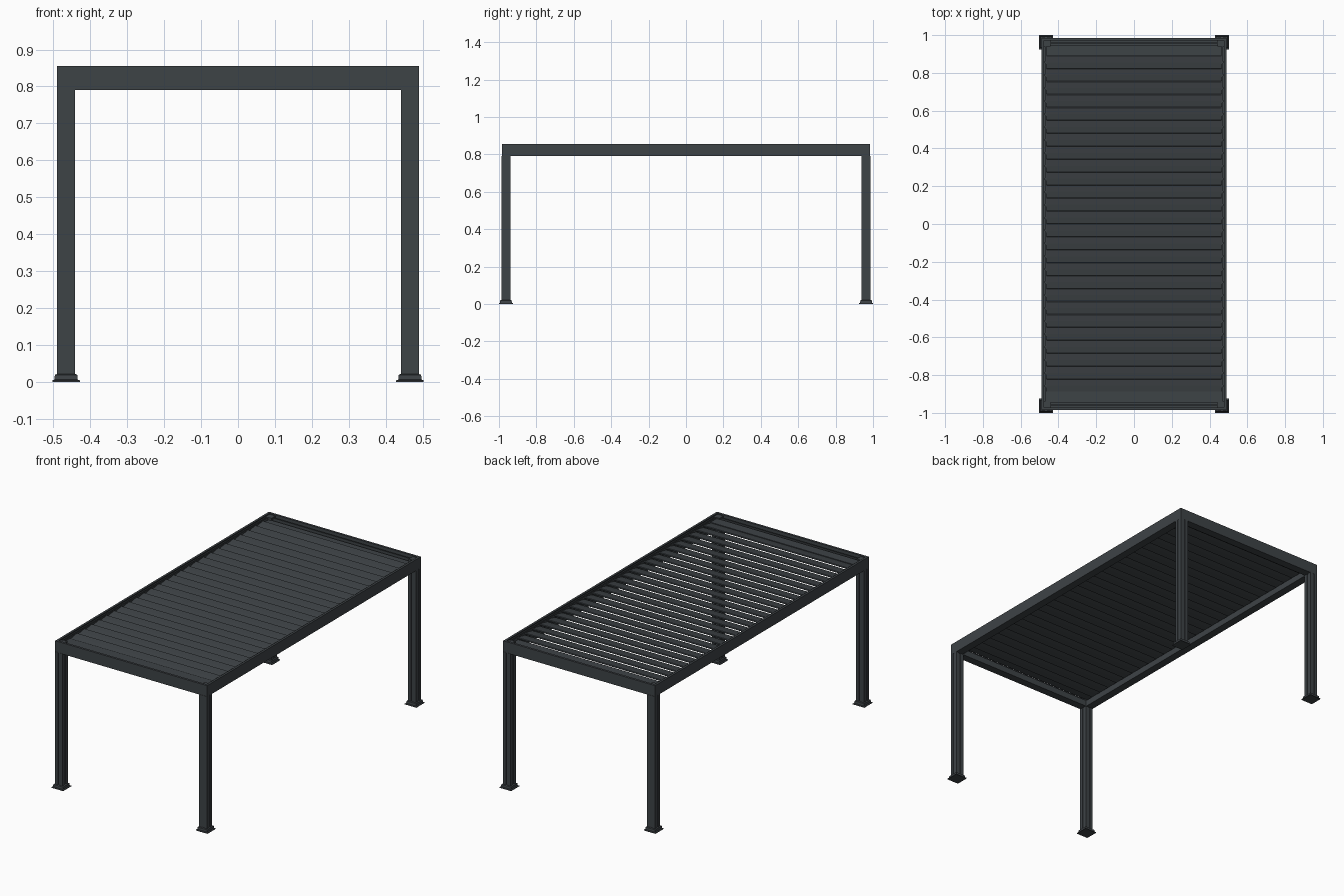
import bpy, bmesh

if "Cube" in bpy.data.objects:
    bpy.data.objects.remove(bpy.data.objects["Cube"])

mat = bpy.data.materials.new("anthracite")
mat.diffuse_color = (0.048, 0.056, 0.062, 1)
mat.use_nodes = True
mat.node_tree.nodes["Principled BSDF"].inputs["Base Color"].default_value = mat.diffuse_color

HX, HY = 0.49, 0.985          # outer half size of the frame
PX, PY = 0.4655, 0.9625       # post centres
PITCH = 0.0685                # louvre spacing


def finish(name, bm):
    bmesh.ops.recalc_face_normals(bm, faces=bm.faces)
    me = bpy.data.meshes.new(name)
    bm.to_mesh(me)
    bm.free()
    ob = bpy.data.objects.new(name, me)
    bpy.context.collection.objects.link(ob)
    me.materials.append(mat)
    return ob


def loft(bm, rings, closed=False):
    """Skin a list of closed point loops, capping the ends unless closed."""
    vs = [[bm.verts.new(p) for p in r] for r in rings]
    n = len(vs[0])
    pairs = list(zip(vs, vs[1:])) + ([(vs[-1], vs[0])] if closed else [])
    for a, b in pairs:
        for i in range(n):
            j = (i + 1) % n
            bm.faces.new((a[i], a[j], b[j], b[i]))
    if not closed:
        bm.faces.new(vs[0])
        bm.faces.new(vs[-1])


def box(bm, x0, x1, y0, y1, z0, z1):
    loft(bm, [[(x0, y0, z), (x1, y0, z), (x1, y1, z), (x0, y1, z)] for z in (z0, z1)])


def square(cx, cy, h, z):
    return [(cx + a * h, cy + b * h, z) for a, b in ((-1, -1), (1, -1), (1, 1), (-1, 1))]


# Post section: square tube with a slim groove in every face
h, g, d = 0.0245, 0.005, 0.004
side = [(-h, -h), (-g, -h), (-g, -h + d), (g, -h + d), (g, -h)]
section = []
for k in range(4):
    section += side
    side = [(-y, x) for x, y in side]

for sx, xn in ((-1, "left"), (1, "right")):
    for sy, yn in ((-1, "front"), (1, "back")):
        cx, cy = sx * PX, sy * PY
        bm = bmesh.new()
        loft(bm, [[(cx + x, cy + y, z) for x, y in section] for z in (0.003, 0.792)])
        finish(f"{yn}_{xn}_post", bm)
        # Foot: thin floor plate, then a cover with a sloped top
        bm = bmesh.new()
        loft(bm, [square(cx, cy, r, z) for r, z in
                  ((0.0375, 0), (0.0375, 0.004), (0.0315, 0.006), (0.0305, 0.019), (0.0255, 0.021))])
        finish(f"{yn}_{xn}_foot", bm)
        # Corner block joining the beams
        bm = bmesh.new()
        loft(bm, [square(cx, cy, 0.0225, z) for z in (0.795, 0.846)])
        finish(f"{yn}_{xn}_corner_block", bm)

# Perimeter beam with built-in gutter: (inset, z) profile swept round the rectangle
profile = [(0, 0.79), (0, 0.855), (0.013, 0.855), (0.013, 0.849), (0.008, 0.849),
           (0.008, 0.80), (0.042, 0.80), (0.042, 0.826), (0.046, 0.826), (0.046, 0.79)]
bm = bmesh.new()
loft(bm, [[(a * (HX - i), b * (HY - i), z) for i, z in profile]
          for a, b in ((-1, -1), (1, -1), (1, 1), (-1, 1))], closed=True)
finish("perimeter_beam", bm)

# Louvre blades: back edge raised and lapping over the next blade's low front edge
blade = [(-0.036, 0.828), (-0.033, 0.827), (0.0, 0.831), (0.034, 0.839), (0.0365, 0.839),
         (0.0365, 0.843), (0.033, 0.845), (0.0, 0.840), (-0.030, 0.834), (-0.036, 0.832)]
bm = bmesh.new()
for i in range(-13, 13):
    yc = (i + 0.5) * PITCH
    loft(bm, [[(x, yc + y, z) for y, z in blade] for x in (-0.462, 0.462)])
finish("louvre_blades", bm)

# Pivot pins at both ends of each blade
bm = bmesh.new()
for i in range(-13, 13):
    yc = (i + 0.5) * PITCH
    for s in (-1, 1):
        a, b = sorted((s * 0.460, s * 0.484))
        box(bm, a, b, yc - 0.004, yc + 0.004, 0.832, 0.839)
finish("louvre_pins", bm)

# Fixed closing strips between the end blades and the short beams
bm = bmesh.new()
for s in (-1, 1):
    a, b = sorted((s * 0.886, s * 0.945))
    z = 0.835 if s < 0 else 0.828
    box(bm, -0.462, 0.462, a, b, z, z + 0.004)
    a, b = sorted((s * 0.955, s * 0.962))
    box(bm, -0.445, 0.445, a, b, 0.80, 0.842)
finish("closing_strips", bm)

# Louvre support rails along the long sides
bm = bmesh.new()
for s in (-1, 1):
    a, b = sorted((s * 0.464, s * 0.470))
    box(bm, a, b, -0.94, 0.94, 0.80, 0.846)
finish("louvre_rails", bm)
